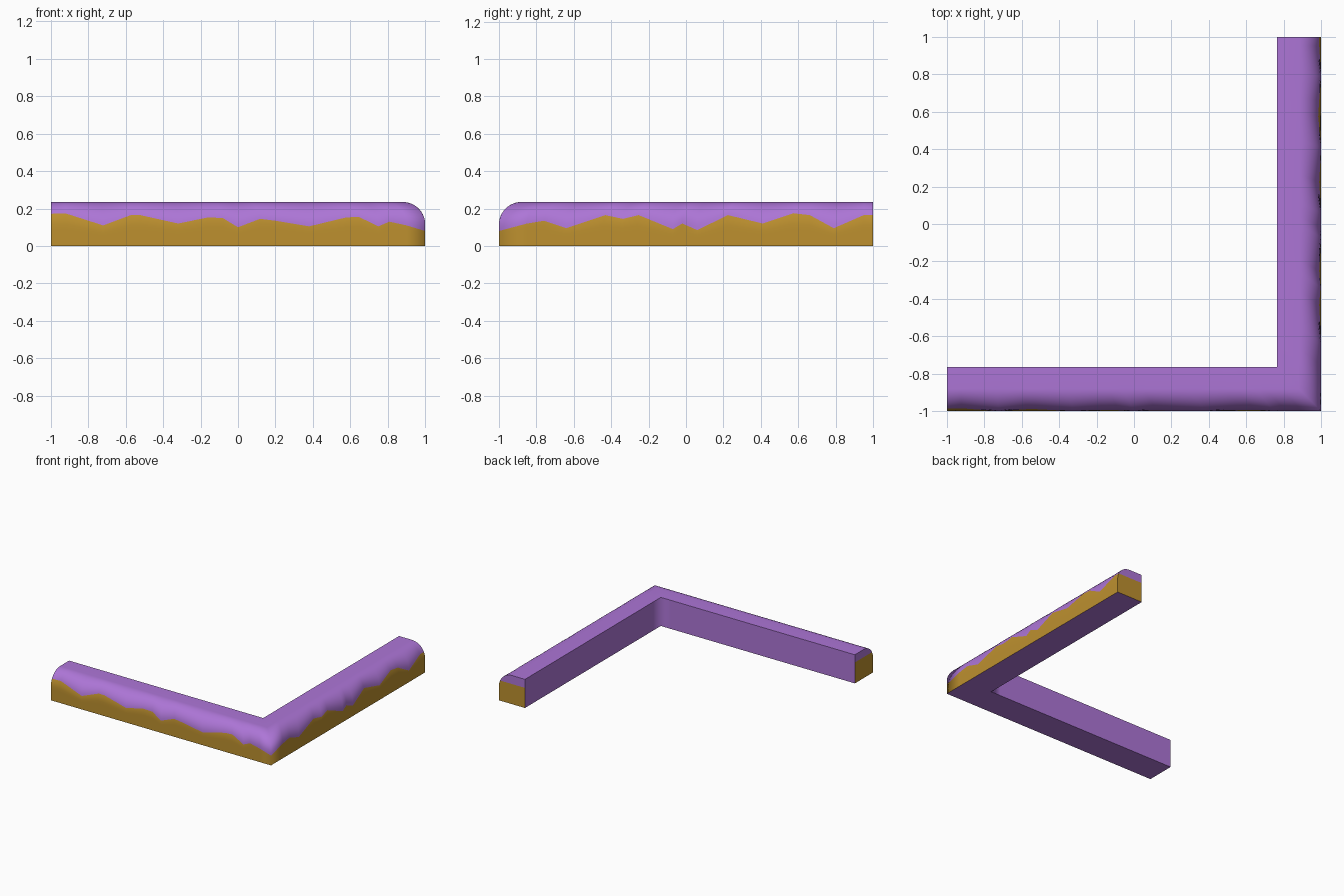
import bpy, bmesh, math

if "Cube" in bpy.data.objects:
    bpy.data.objects.remove(bpy.data.objects["Cube"])

W, H, R = 0.237, 0.235, 0.12      # section width, height, outer edge radius
LOW, UP = 6, 12                   # strips below / above the painted line

# Jagged painted line: (distance along arm, height)
FRONT = [(-1, .172), (-.92, .174), (-.72, .11), (-.57, .165), (-.52, .165), (-.32, .12),
         (-.16, .152), (-.08, .15), (0, .10), (.12, .145), (.2, .135), (.38, .105),
         (.58, .152), (.65, .156), (.75, .105), (.81, .13), (.9, .11), (1, .08)]
SIDE = [(-.85, .12), (-.76, .135), (-.64, .095), (-.44, .165), (-.34, .145),
        (-.26, .165), (-.07, .09), (-.02, .12), (.06, .085), (.22, .165), (.41, .12),
        (.57, .175), (.66, .165), (.79, .095), (.95, .165), (1, .165)]


def material(name, color):
    m = bpy.data.materials.new(name)
    m.diffuse_color = (*color, 1)
    m.use_nodes = True
    m.node_tree.nodes["Principled BSDF"].inputs["Base Color"].default_value = m.diffuse_color
    return m


def outer(s):
    """Point (depth, height) at arc length s along the rounded outer profile."""
    straight = H - R
    if s <= straight:
        return 0.0, s
    a = (s - straight) / R
    return R - R * math.cos(a), straight + R * math.sin(a)


def section(h):
    """Closed section with points placed on the painted line at height h."""
    straight, total = H - R, H - R + R * math.pi / 2
    sh = h if h <= straight else straight + R * math.asin((h - straight) / R)
    pts = [outer(sh * i / LOW) for i in range(LOW)]
    pts += [outer(sh + (total - sh) * i / UP) for i in range(UP + 1)]
    return pts + [(W, H), (W, h), (W, 0)]


bm = bmesh.new()
rings = []
for arm, line in enumerate((FRONT, SIDE)):
    for t, h in line:
        ring = []
        for d, z in section(h):
            # Arms shorten with depth so that they meet on a mitre
            if arm == 0:
                co = (-1 + (t + 1) * (2 - d) / 2, -1 + d, z)
            else:
                co = (1 - d, 1 - (1 - t) * (2 - d) / 2, z)
            ring.append(bm.verts.new(co))
        rings.append(ring)

# Long strips: gold under the line, purple everywhere else
n = len(rings[0])
for a, b in zip(rings, rings[1:]):
    for i in range(n):
        j = (i + 1) % n
        f = bm.faces.new((a[i], b[i], b[j], a[j]))
        f.material_index = 1 if i < LOW else 0
        f.smooth = True
    # Hard long edges: inner top, bottom inner, bottom outer
    for i in (0, n - 3, n - 1):
        bm.edges.get((a[i], b[i])).smooth = False

# End caps split at the painted line
for ring in (rings[0], rings[-1]):
    caps = ((ring[:LOW + 1] + ring[n - 2:], 1), (ring[LOW:n - 1], 0))
    for verts, index in caps:
        f = bm.faces.new(verts)
        f.material_index = index
    for i in range(n):
        bm.edges.get((ring[i], ring[(i + 1) % n])).smooth = False

bmesh.ops.recalc_face_normals(bm, faces=bm.faces)
mesh = bpy.data.meshes.new("corner_ledge")
bm.to_mesh(mesh)
bm.free()
mesh.materials.append(material("purple_top", (0.42, 0.18, 0.68)))
mesh.materials.append(material("gold_earth", (0.51, 0.28, 0.028)))
ledge = bpy.data.objects.new("corner_ledge", mesh)
bpy.context.collection.objects.link(ledge)
